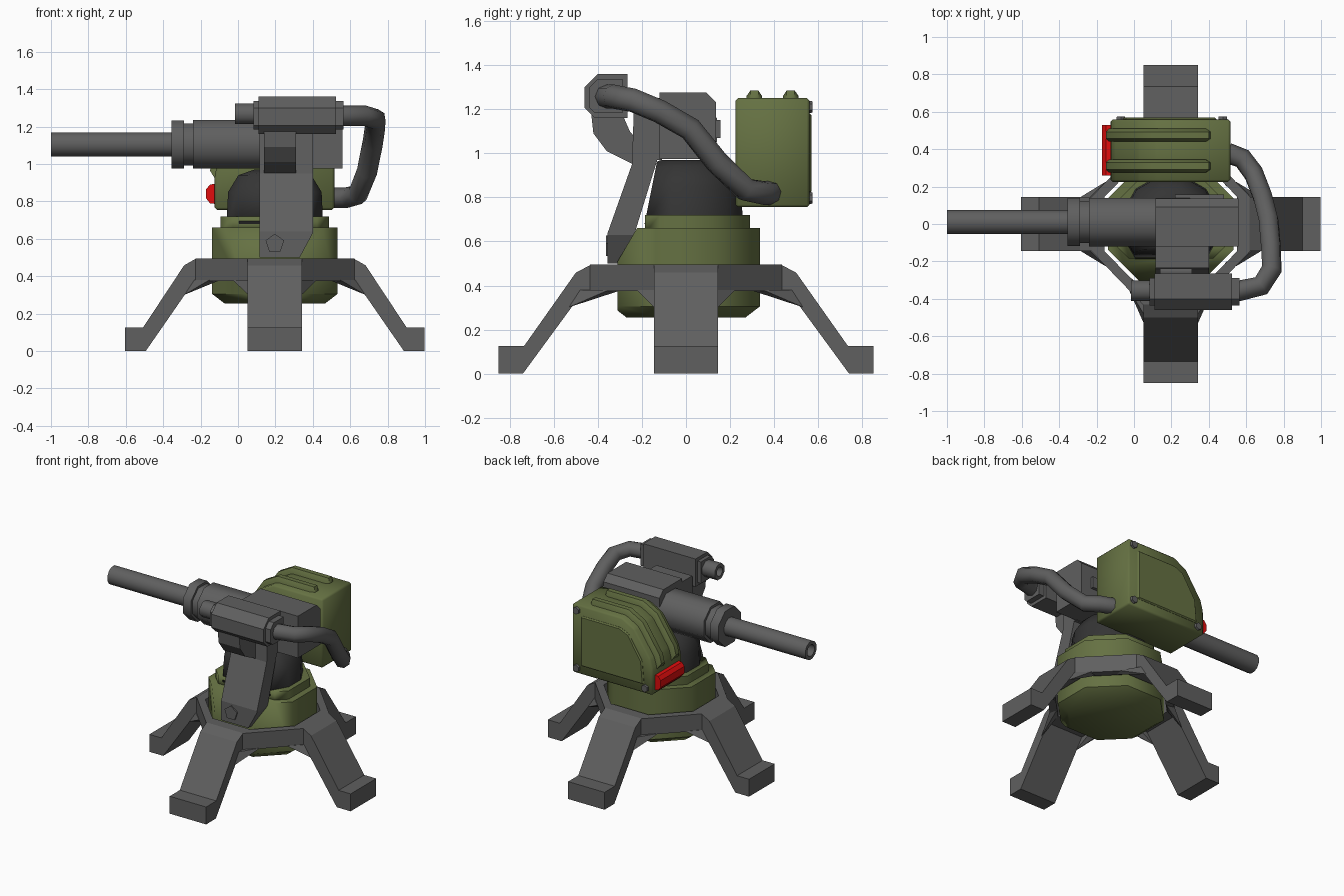
import bpy, bmesh, math
from mathutils import Matrix, Vector

if "Cube" in bpy.data.objects:
    bpy.data.objects.remove(bpy.data.objects["Cube"])

CX = 0.197


def mat(name, col):
    m = bpy.data.materials.new(name)
    m.diffuse_color = col
    m.use_nodes = True
    m.node_tree.nodes["Principled BSDF"].inputs["Base Color"].default_value = m.diffuse_color
    return m


GREEN = mat("olive_green", (0.13, 0.165, 0.055, 1))
RED = mat("red", (0.75, 0.004, 0.004, 1))
GREY = mat("gun_grey", (0.115, 0.115, 0.115, 1))
DARK = mat("dark_grey", (0.035, 0.035, 0.035, 1))


def finish(name, bm, m=GREY):
    bmesh.ops.recalc_face_normals(bm, faces=bm.faces[:])
    me = bpy.data.meshes.new(name)
    bm.to_mesh(me)
    bm.free()
    ob = bpy.data.objects.new(name, me)
    bpy.context.collection.objects.link(ob)
    me.materials.append(m)
    return ob


def smooth(ob, deg=48):
    ob.data.shade_smooth()
    ob.data.set_sharp_from_angle(angle=math.radians(deg))
    return ob


def loft(bm, rings):
    vs = [[bm.verts.new(p) for p in r] for r in rings]
    n = len(vs[0])
    for a, b in zip(vs, vs[1:]):
        for i in range(n):
            bm.faces.new((a[i], a[(i + 1) % n], b[(i + 1) % n], b[i]))
    bm.faces.new(vs[0])
    bm.faces.new(vs[-1])
    return bm


def cut(ob, *planes):
    """Slice away everything on the outer side of each plane and cap it."""
    bm = bmesh.new()
    bm.from_mesh(ob.data)
    for co, no in planes:
        bmesh.ops.bisect_plane(bm, geom=bm.verts[:] + bm.edges[:] + bm.faces[:],
                               plane_co=co, plane_no=no, clear_outer=True)
        bmesh.ops.holes_fill(bm, edges=[e for e in bm.edges if e.is_boundary], sides=0)
    bmesh.ops.recalc_face_normals(bm, faces=bm.faces[:])
    bm.to_mesh(ob.data)
    bm.free()
    return ob


def extrude(name, pts, a, b, axis, m=GREY, bevel=0):
    """Extrude a 2D profile along the named axis from a to b."""
    place = {"x": lambda p, t: (t, p[0], p[1]),
             "y": lambda p, t: (p[0], t, p[1]),
             "z": lambda p, t: (p[0], p[1], t)}[axis]
    bm = loft(bmesh.new(), [[place(p, t) for p in pts] for t in (a, b)])
    if bevel:
        bmesh.ops.recalc_face_normals(bm, faces=bm.faces[:])
        bmesh.ops.bevel(bm, geom=bm.edges[:], offset=bevel, segments=1, affect='EDGES')
    return finish(name, bm, m)


def lathe(name, prof, n, loc, axis="z", m=GREY, flat=True):
    """Turn (position, flat-to-centre radius) pairs around an axis."""
    off = math.pi / n if flat else math.pi / 2
    rings = []
    for t, r in prof:
        r /= math.cos(math.pi / n)
        ring = []
        for i in range(n):
            c = r * math.cos(off + 2 * math.pi * i / n)
            s = r * math.sin(off + 2 * math.pi * i / n)
            ring.append(Vector(loc) + Vector({"x": (t, c, s), "y": (c, t, s), "z": (c, s, t)}[axis]))
        rings.append(ring)
    return smooth(finish(name, loft(bmesh.new(), rings), m))


# Legs with flat-topped feet: one side profile turned four ways
def leg(name, k, reach):
    d = reach - 0.80
    prof = [(0.355, 0.495), (0.42 + d * 0.2, 0.495), (0.485 + d * 0.3, 0.458), (0.705 + d * 0.6, 0.125),
            (0.80 + d, 0.125), (0.80 + d, 0), (0.69 + d, 0), (0.43 + d * 0.7, 0.375), (0.355, 0.375)]
    turn = Matrix.Translation((CX, 0, 0)) @ Matrix.Rotation(k * math.pi / 2, 4, 'Z')
    extrude(name, prof, -0.145, 0.145, "y").data.transform(turn)
    # Small gussets where the ring runs into the leg
    for s in (-1, 1):
        bm = bmesh.new()
        for x, y, z in ((0.43 + d, 0.145, 0.38), (0.36, 0.145, 0.38), (0.35, 0.225, 0.38), (0.29, 0.21, 0.38),
                        (0.485 + d, 0.143, 0.30), (0.43 + d, 0.143, 0.375)):
            bm.verts.new((x, s * y, z))
        hull = bmesh.ops.convex_hull(bm, input=bm.verts[:])
        bmesh.ops.delete(bm, geom=hull["geom_interior"], context='VERTS')
        finish(name + "_gusset", bm).data.transform(turn)


for k, (nm, reach) in enumerate((("right_leg", 0.80), ("back_leg", 0.85),
                                 ("left_leg", 0.80), ("front_leg", 0.85))):
    leg(nm, k, reach)
    # Diagonal ring bars between neighbouring legs
    sx, sy = ((1, 1), (-1, 1), (-1, -1), (1, -1))[k]
    bar = [(0.425, 0.145), (0.145, 0.435), (0.145, 0.36), (0.355, 0.145)]
    extrude("ring_bar_%d" % k, [(CX + sx * x, sy * y) for x, y in bar], 0.375, 0.495, "z")

# Pedestal, rim and dome, sliced at the front for the arm
cut(lathe("pedestal", [(0.255, 0.27), (0.305, 0.335), (0.66, 0.335)], 8, (CX, 0, 0), "z", GREEN),
    ((0, -0.31, 0.51), (0, -1, 0)), ((0, -0.31, 0.51), (0, -0.12, 0.07)))
cut(lathe("pedestal_rim", [(0.64, 0.29), (0.72, 0.29)], 8, (CX, 0, 0), "z", GREEN),
    ((0, -0.185, 0.69), (0, -1, 0)))
cut(lathe("swivel_dome", [(0.68, 0.258), (0.85, 0.25), (0.94, 0.195), (0.97, 0.11)], 12, (CX, 0, 0), "z", DARK),
    ((0, -0.18, 0.72), (0, -1, 0.2)))

# Support arm with clipped lower corner, and pivot bolt
cut(extrude("support_arm", [(-0.355, 0.50), (-0.355, 0.64), (-0.245, 0.95), (-0.235, 1.25), (-0.11, 1.25),
                            (-0.11, 0.97), (-0.13, 0.97), (-0.235, 0.63), (-0.30, 0.50)], 0.115, 0.40, "x"),
    ((0.40, 0, 0.63), (0.13, 0, -0.07)))
lathe("pivot_bolt", [(-0.364, 0.042), (-0.30, 0.042)], 5, (CX, 0, 0.575), "y", flat=False)
extrude("sensor_bracket", [(-0.43, 1.18), (-0.42, 1.09), (-0.36, 1.01), (-0.23, 0.945), (-0.23, 1.07),
                           (-0.255, 1.10), (-0.29, 1.18)], 0.14, 0.31, "x")

# Gun: hollow barrel, collar, receiver
G = (0, 0.01, 1.105)
lathe("barrel", [(-0.92, 0.04), (-1.0, 0.04), (-1.0, 0.064), (-0.34, 0.064)], 12, G, "x")
lathe("barrel_collar", [(-0.355, 0.128), (-0.29, 0.128), (-0.29, 0.112), (-0.23, 0.112)], 8, G, "x")
lathe("gun_body", [(-0.24, 0.13), (0.30, 0.13)], 8, G, "x")
extrude("receiver", [(-0.12, 0.975), (0.135, 0.975), (0.137, 1.23), (0.092, 1.275), (-0.12, 1.275)],
        0.115, 0.56, "x")
extrude("receiver_port", [(0.22, 1.07), (0.48, 1.07), (0.48, 1.15), (0.22, 1.15)], 0.13, 0.157, "y")


# Sensor unit
def sensor(name, g, a, b):
    extrude(name, [(-0.265 - g, 1.16 + g), (-0.265 - g, 1.36 - g), (-0.40, 1.36 - g), (-0.46 + g, 1.30),
                   (-0.46 + g, 1.205), (-0.415, 1.16 + g)], a, b, "x")


sensor("sensor_box", 0, 0.11, 0.525)
sensor("sensor_back", 0.023, 0.52, 0.565)
sensor("sensor_front", 0.023, 0.083, 0.115)
lathe("sensor_lens", [(0.03, 0.032), (-0.017, 0.032), (-0.017, 0.054), (0.09, 0.054)], 8, (0, -0.357, 1.268), "x")

# Feed cable
cu = bpy.data.curves.new("feed_cable", 'CURVE')
cu.dimensions = '3D'
cu.bevel_depth = 0.055
cu.bevel_resolution = 2
cu.use_fill_caps = True
cu.materials.append(GREY)
path = [(0.55, -0.36, 1.257), (0.68, -0.33, 1.257), (0.737, -0.24, 1.24), (0.732, -0.12, 1.19),
        (0.72, 0.02, 1.11), (0.69, 0.14, 0.96), (0.64, 0.27, 0.835), (0.58, 0.35, 0.82), (0.50, 0.38, 0.82)]
sp = cu.splines.new('POLY')
sp.points.add(len(path) - 1)
for p, c in zip(sp.points, path):
    p.co = (*c, 1)
sp.use_smooth = True
bpy.context.collection.objects.link(bpy.data.objects.new("feed_cable", cu))

# Ammunition box with raised side panel and ribs
box = [(0.515, 0.755), (0.515, 1.25), (0.12, 1.25), (0.02, 1.195), (-0.105, 1.01), (-0.125, 0.94), (-0.125, 0.755)]
smooth(extrude("ammo_box", box, 0.225, 0.56, "y", GREEN, 0.012))
extrude("side_panel", [(0.44, 0.82), (0.44, 1.18), (0.13, 1.18), (0.06, 1.15), (-0.045, 0.985), (-0.06, 0.82)],
        0.55, 0.57, "y", GREEN, 0.008)
for i, y in enumerate((0.31, 0.475)):
    outer = [(0.41, 1.25), (0.40, 1.285), (0.11, 1.285), (0.0, 1.225), (-0.135, 1.025), (-0.15, 0.965), (-0.12, 0.925)]
    inner = [(-0.08, 0.95), (0.03, 1.16), (0.13, 1.22), (0.41, 1.22)]
    wide = [((x - 0.1) * 0.94 + 0.1, z - 0.025) for x, z in outer] + inner
    rings = [[(x, y + dy, z) for x, z in pts] for dy, pts in
             ((-0.035, wide), (-0.018, outer + inner), (0.018, outer + inner), (0.035, wide))]
    smooth(finish("box_rib_%d" % i, loft(bmesh.new(), rings), GREEN))
for i, (x, z) in enumerate(((0.475, 1.21), (0.475, 0.797), (-0.07, 0.797))):
    lathe("box_bolt_%d" % i, [(0.55, 0.025), (0.575, 0.022)], 6, (x, 0, z), "y")

# Warning light
extrude("warning_light", [(-0.11, 0.785), (-0.15, 0.79), (-0.17, 0.815), (-0.17, 0.865), (-0.15, 0.89), (-0.11, 0.895)],
        0.26, 0.53, "y", RED)
